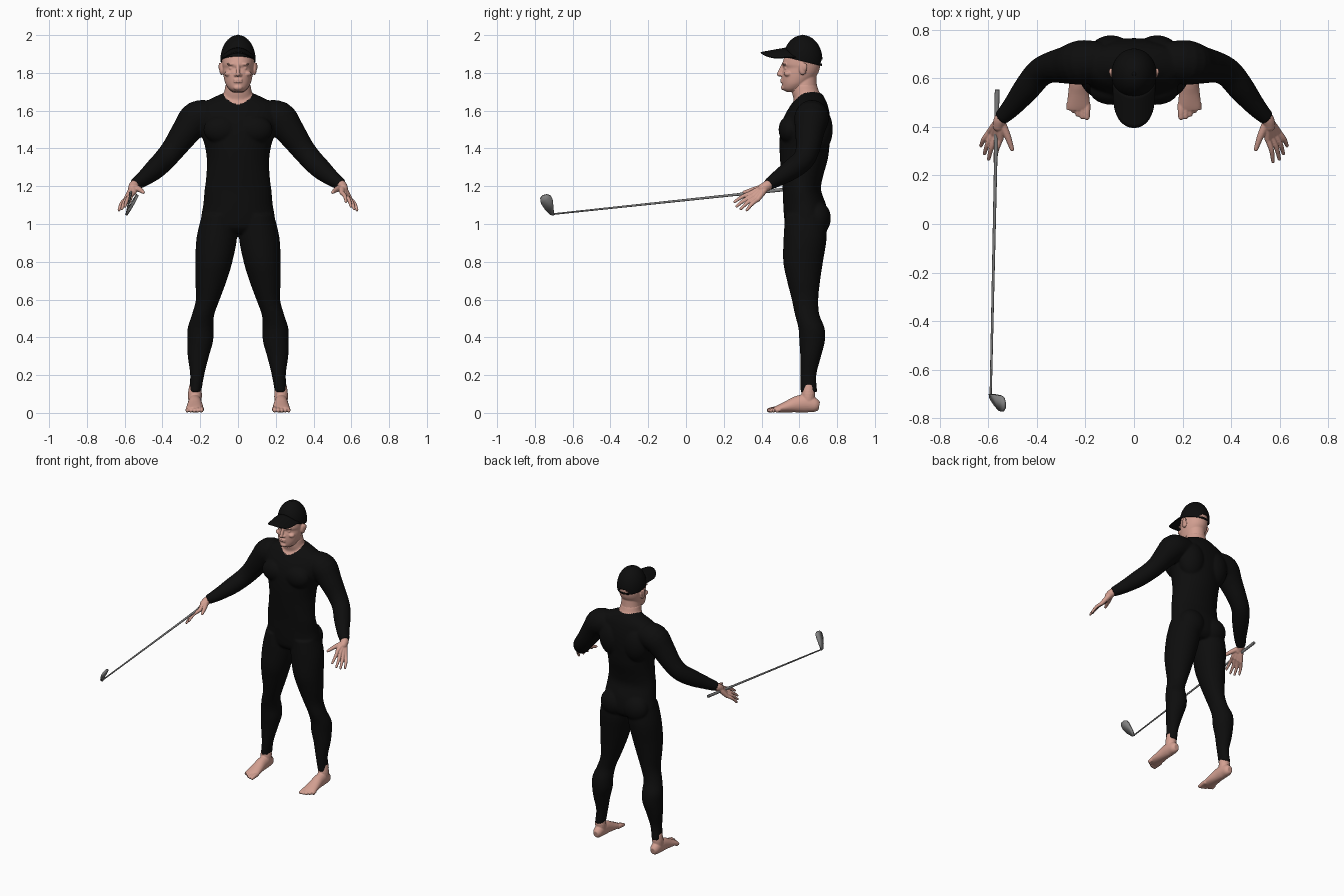
import bpy, bmesh, math
from mathutils import Matrix, Vector

cube = bpy.data.objects.get("Cube")
if cube:
    bpy.data.objects.remove(cube)


def material(name, rgb, rough=0.8):
    m = bpy.data.materials.new(name)
    m.use_nodes = True
    m.diffuse_color = (*rgb, 1)
    node = m.node_tree.nodes["Principled BSDF"]
    node.inputs["Base Color"].default_value = (*rgb, 1)
    node.inputs["Roughness"].default_value = rough
    return m


BLACK = material("black_cloth", (0.004, 0.004, 0.004))
SKIN = material("skin", (0.65, 0.35, 0.285))
STEEL = material("grey_steel", (0.22, 0.22, 0.22), 0.5)


def densify(st, n=4):
    """Smooth spline through the stations."""
    p = [st[0]] + st + [st[-1]]
    out = []
    for a, b, c, d in zip(p, p[1:], p[2:], p[3:]):
        for k in range(n):
            t = k / n
            out.append([0.5 * (2 * q + (r - o) * t + (2 * o - 5 * q + 4 * r - s) * t * t
                               + (3 * q - o - 3 * r + s) * t ** 3)
                        for o, q, r, s in zip(a, b, c, d)])
    return out + [list(st[-1])]


def loft(bm, stations, side=1, level=False, seg=24):
    """Closed tube through (x, y, z, width radius, height radius)."""
    st = densify(stations)
    pts = [Vector((side * s[0], s[1], s[2])) for s in st]
    rings = []
    for i, (p, s) in enumerate(zip(pts, st)):
        ahead = pts[min(i + 1, len(pts) - 1)] - pts[max(i - 1, 0)]
        rot = Matrix.Identity(3) if level else ahead.to_track_quat('Z', 'Y').to_matrix()
        angles = [2 * math.pi * k / seg for k in range(seg)]
        rings.append([bm.verts.new(p + rot @ Vector((s[3] * math.cos(a), s[4] * math.sin(a), 0)))
                      for a in angles])
    for lo, hi in zip(rings, rings[1:]):
        for k in range(seg):
            j = (k + 1) % seg
            bm.faces.new((lo[k], lo[j], hi[j], hi[k]))
    bm.faces.new(rings[0][::-1])
    bm.faces.new(rings[-1])


def levels(bm, rows, side=1):
    """Upright loft from rows of (z, centre x, half width, front y, back y)."""
    loft(bm, [(cx, (f + b) / 2, z, hx, (b - f) / 2) for z, cx, hx, f, b in rows], side, True, 40)


def tube(bm, pts, radii, side=1):
    loft(bm, [(*p, r, r) for p, r in zip(pts, radii)], side, seg=16)
    ball(bm, pts[-1], [radii[-1]] * 3, side)


def ball(bm, loc, radii, side=1):
    mat = Matrix.Translation((side * loc[0], loc[1], loc[2])) @ Matrix.Diagonal((*radii, 1))
    bmesh.ops.create_uvsphere(bm, u_segments=24, v_segments=16, radius=1, matrix=mat)


def finish(bm, name, mats, voxel=0, smooth=2):
    """Turn the parts into one object, fused into one skin if voxel is set."""
    bmesh.ops.recalc_face_normals(bm, faces=bm.faces)
    me = bpy.data.meshes.new(name)
    bm.to_mesh(me)
    bm.free()
    ob = bpy.data.objects.new(name, me)
    bpy.context.collection.objects.link(ob)
    if voxel:
        mod = ob.modifiers.new("fuse", 'REMESH')
        mod.mode, mod.voxel_size = 'VOXEL', voxel
        mod = ob.modifiers.new("relax", 'SMOOTH')
        mod.factor, mod.iterations = 0.5, smooth
        graph = bpy.context.evaluated_depsgraph_get()
        baked = bpy.data.meshes.new_from_object(ob.evaluated_get(graph))
        ob.modifiers.clear()
        ob.data = baked
        baked.name = name
    ob.data.materials.clear()
    for m in mats:
        ob.data.materials.append(m)
    for f in ob.data.polygons:
        f.use_smooth = True
        f.material_index = 0
    return ob


# Body suit: torso, neck, limbs
bm = bmesh.new()
levels(bm, [(1.69, 0, .085, .59, .72), (1.665, 0, .14, .58, .735), (1.63, 0, .2, .555, .75),
            (1.57, 0, .215, .52, .762), (1.5, 0, .205, .5, .765), (1.42, 0, .177, .495, .76),
            (1.34, 0, .165, .498, .75), (1.25, 0, .168, .505, .725), (1.18, 0, .177, .512, .715),
            (1.1, 0, .184, .515, .742), (1.03, 0, .195, .52, .75), (.98, 0, .18, .53, .74),
            (.95, 0, .1, .56, .71)])
levels(bm, [(1.6, 0, .09, .58, .74), (1.66, 0, .085, .57, .725), (1.7, 0, .073, .56, .705),
            (1.74, 0, .066, .56, .692)])
for s in (1, -1):
    ball(bm, (.088, .55, 1.5), (.095, .06, .075), s)      # chest
    ball(bm, (.095, .695, 1.5), (.095, .082, .13), s)     # upper back
    ball(bm, (.09, .695, 1.03), (.092, .072, .09), s)     # seat
    levels(bm, [(1.05, .1, .09, .525, .74), (.93, .112, .107, .517, .745), (.8, .128, .098, .515, .725),
                (.7, .143, .083, .535, .71), (.6, .16, .063, .56, .7), (.52, .185, .059, .577, .706),
                (.45, .198, .068, .595, .733), (.38, .2, .068, .6, .735), (.3, .21, .056, .605, .715),
                (.2, .216, .037, .605, .69), (.11, .227, .032, .607, .695)], s)
    arm = [(.13, .67, 1.57), (.215, .665, 1.56), (.275, .655, 1.49), (.34, .645, 1.4),
           (.39, .62, 1.34), (.44, .56, 1.29), (.5, .485, 1.24), (.548, .435, 1.208)]
    loft(bm, [(*p, r, r) for p, r in zip(arm, (.08, .092, .078, .064, .059, .055, .042, .031))], s)
body = finish(bm, "body_suit", [BLACK, SKIN], .007, 4)
for f in body.data.polygons:
    x, y, z = f.center
    if z > 1.635 + 5 * x * x + .4 * max(0, y - .56):      # scooped neckline
        f.material_index = 1

# Head
bm = bmesh.new()
levels(bm, [(1.7, 0, .028, .53, .58), (1.715, 0, .048, .512, .62), (1.74, 0, .065, .508, .65),
            (1.77, 0, .074, .506, .68), (1.8, 0, .079, .508, .7), (1.825, 0, .081, .515, .708),
            (1.845, 0, .083, .509, .71), (1.88, 0, .083, .52, .71), (1.92, 0, .074, .54, .7),
            (1.96, 0, .05, .57, .67)])
levels(bm, [(1.68, 0, .072, .565, .71), (1.72, 0, .067, .56, .695), (1.78, 0, .06, .57, .69)])
tube(bm, [(0, .515, 1.845), (0, .502, 1.815), (0, .493, 1.793)], (.009, .011, .012))
ball(bm, (0, .515, 1.722), (.024, .012, .014))            # chin
for z in (1.753, 1.764):                                  # lips
    ball(bm, (0, .507, z), (.024, .008, .0055))
for s in (1, -1):
    ball(bm, (.013, .506, 1.789), (.009, .01, .008), s)   # nostril
    ball(bm, (.034, .522, 1.846), (.027, .012, .007), s)  # brow
    ball(bm, (.033, .53, 1.824), (.015, .01, .008), s)    # eye
    ball(bm, (.05, .54, 1.795), (.022, .022, .015), s)    # cheek
    ball(bm, (.087, .618, 1.822), (.012, .021, .034), s)  # ear
    ball(bm, (.096, .627, 1.833), (.007, .015, .022), s)
finish(bm, "head", [SKIN], .004)

# Hands and feet
for s, label in ((1, "left"), (-1, "right")):
    bm = bmesh.new()
    wrist = Vector((.55, .43, 1.203))
    tube(bm, [(.53, .455, 1.22), wrist, (.557, .405, 1.188)], (.024, .027, .025), s)
    tips = [(.572, .258, 1.118), (.598, .268, 1.094), (.615, .29, 1.08), (.63, .322, 1.074)]
    for k, tip in enumerate(tips):
        knuckle = Vector((.55, .35, 1.166)).lerp(Vector((.594, .38, 1.13)), k / 3)
        middle = knuckle.lerp(Vector(tip), .5) + Vector((.005, 0, .006))
        tube(bm, [wrist, wrist.lerp(knuckle, .5), knuckle], (.018, .017, .013), s)
        tube(bm, [knuckle, middle, tip], (.012, .0105, .0075), s)
    tube(bm, [(.545, .415, 1.195), (.52, .36, 1.182), (.502, .308, 1.168)], (.018, .014, .009), s)
    finish(bm, label + "_hand", [SKIN], .0035)

    bm = bmesh.new()
    loft(bm, [(.228, .705, .036, .018, .022), (.228, .685, .04, .031, .036), (.228, .64, .05, .036, .048),
              (.228, .59, .046, .038, .044), (.228, .54, .034, .043, .032), (.229, .49, .022, .047, .02),
              (.229, .47, .017, .044, .014)], s)
    tube(bm, [(.227, .65, .15), (.228, .648, .1), (.228, .645, .05)], (.03, .037, .034), s)
    for k in range(5):                                    # toes
        x, r = .194 + .0185 * k, .0145 - .0012 * k
        tip = .44 + .0028 * k * k
        tube(bm, [(x, .5, r + .006), (x, .47, r + .005), (x, tip, r)], (r, r, r * .85), s)
    finish(bm, label + "_foot", [SKIN], .0038)

# Cap crown with a back opening above its strap
bm = bmesh.new()
crown = Matrix.Translation((0, .618, 1.87)) @ Matrix.Diagonal((.093, .104, .13, 1))
bmesh.ops.create_uvsphere(bm, u_segments=72, v_segments=56, radius=1, matrix=crown)
bmesh.ops.bisect_plane(bm, geom=bm.verts[:] + bm.edges[:] + bm.faces[:], plane_co=(0, .6, 1.866),
                       plane_no=(0, .25, 1), clear_inner=True)
hole = []
for f in bm.faces:
    x, y, z = f.calc_center_median()
    if y > .67 and z > 1.849 and (x / .036) ** 2 + ((z - 1.849) / .022) ** 2 < 1:
        hole.append(f)
bmesh.ops.delete(bm, geom=hole, context='FACES')
cap = finish(bm, "cap_crown", [BLACK])
cap.modifiers.new("thickness", 'SOLIDIFY').thickness = .004
bm = bmesh.new()
ball(bm, (0, .618, 1.999), (.008, .008, .003))
finish(bm, "cap_button", [BLACK])

# Cap brim, curved down at the sides
bm = bmesh.new()
rows = []
for i in range(33):
    a = math.pi * i / 32
    c, sn = math.cos(a), max(math.sin(a), 0)
    row = []
    for k in range(9):
        y = (.6 - .07 * sn) * (1 - k / 8) + (.58 - .184 * sn ** .6) * k / 8
        z = 1.931 - .05 * c * c - .18 * max(0, .53 - y)
        row.append(bm.verts.new((.085 * c, y, z)))
    rows.append(row)
for p, q in zip(rows, rows[1:]):
    for k in range(8):
        bm.faces.new((p[k], p[k + 1], q[k + 1], q[k]))
brim = finish(bm, "cap_brim", [BLACK])
mod = brim.modifiers.new("thickness", 'SOLIDIFY')
mod.thickness, mod.offset = .007, 0

# Golf club: shaft, grip and blade
heel, butt = Vector((-.59, -.708, 1.052)), Vector((-.563, .553, 1.186))
for name, a, b, r0, r1 in (("club_shaft", 0, .8, .0045, .007), ("club_grip", .78, 1, .008, .01)):
    bm = bmesh.new()
    ends = [heel.lerp(butt, t) for t in (a, (a + b) / 2, b)]
    loft(bm, [(*p, r, r) for p, r in zip(ends, (r0, (r0 + r1) / 2, r1))], seg=14)
    finish(bm, name, [STEEL])
    bpy.context.view_layer.objects.active = bpy.data.objects[name]
    bpy.data.objects[name].select_set(True)
bm = bmesh.new()
outline = [(-.593, -.7, 1.047), (-.575, -.701, 1.085), (-.55, -.706, 1.13), (-.538, -.715, 1.148),
           (-.533, -.735, 1.156), (-.532, -.757, 1.151), (-.54, -.772, 1.135), (-.553, -.768, 1.11),
           (-.573, -.745, 1.075), (-.59, -.718, 1.05)]
bm.faces.new([bm.verts.new(p) for p in outline])
blade = finish(bm, "club_head", [STEEL])
mod = blade.modifiers.new("thickness", 'SOLIDIFY')
mod.thickness, mod.offset = .012, 0
blade.select_set(True)
bpy.ops.object.shade_smooth_by_angle()
